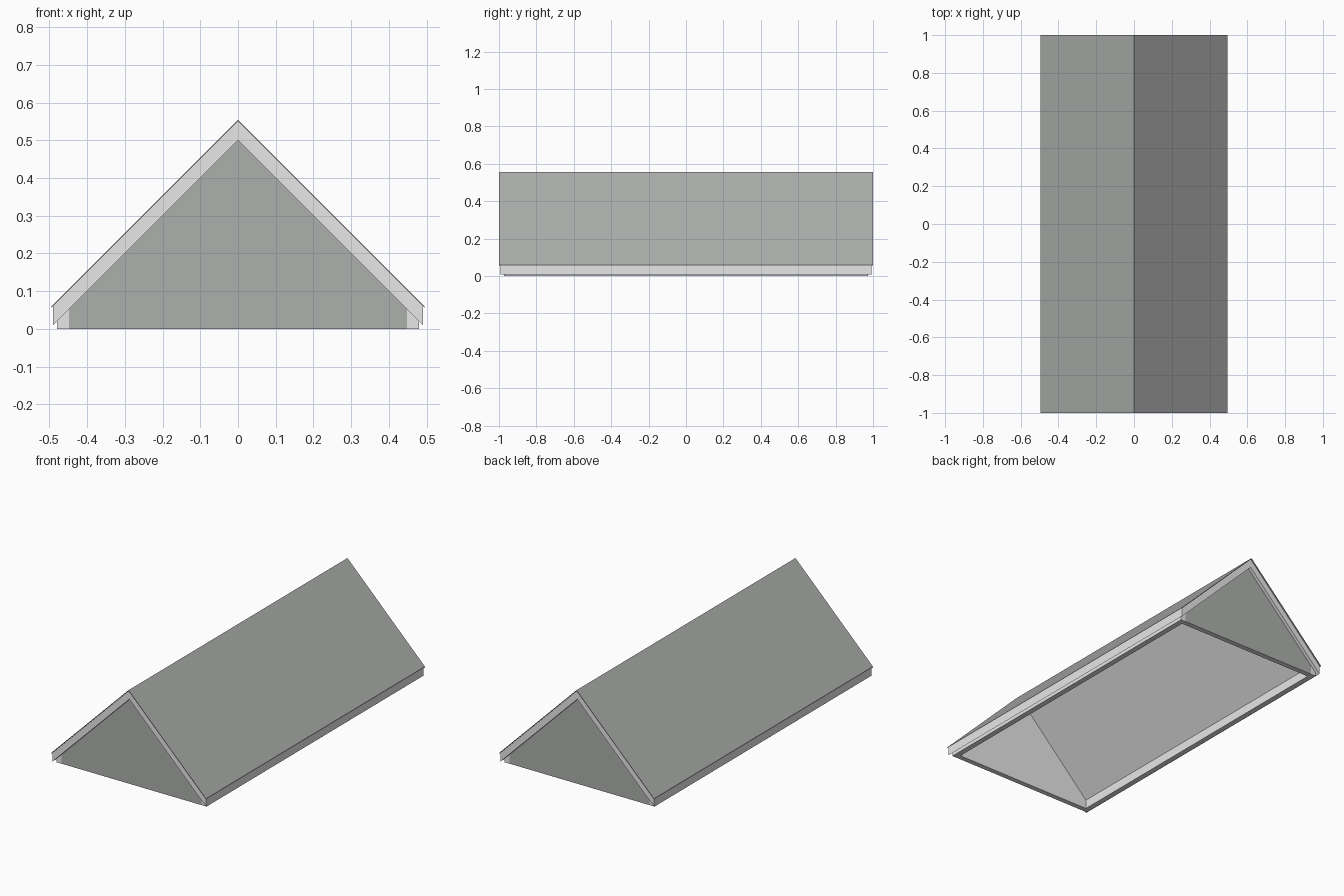
import bpy, bmesh

if "Cube" in bpy.data.objects:
    bpy.data.objects.remove(bpy.data.objects["Cube"])


def make_material(name, rgb):
    m = bpy.data.materials.new(name)
    m.diffuse_color = (*rgb, 1.0)
    m.use_nodes = True
    m.node_tree.nodes["Principled BSDF"].inputs["Base Color"].default_value = m.diffuse_color
    return m


TRIM = make_material("light grey", (0.8, 0.8, 0.8))
DARK = make_material("slate grey", (0.42, 0.435, 0.42))


def extrude_profile(name, profile, y0, y1, mats):
    """Closed solid from an x/z profile swept along y."""
    bm = bmesh.new()
    face = bm.faces.new([bm.verts.new((x, y0, z)) for x, z in profile])
    res = bmesh.ops.extrude_face_region(bm, geom=[face])
    for v in res["geom"]:
        if isinstance(v, bmesh.types.BMVert):
            v.co.y = y1
    bmesh.ops.recalc_face_normals(bm, faces=bm.faces)
    me = bpy.data.meshes.new(name)
    bm.to_mesh(me)
    bm.free()
    for m in mats:
        me.materials.append(m)
    ob = bpy.data.objects.new(name, me)
    bpy.context.collection.objects.link(ob)
    return ob


def chevron(half, apex, drop):
    """45 degree roof section with vertical thickness drop."""
    return [(-half, apex - half), (0, apex), (half, apex - half),
            (half, apex - half - drop), (0, apex - drop), (-half, apex - half - drop)]


# Roof: thick light body with a thin slate covering
extrude_profile("roof_body", chevron(0.491, 0.55, 0.05), -0.993, 0.993, [TRIM])
extrude_profile("roof_covering", chevron(0.495, 0.555, 0.005), -1, 1, [DARK])

IN, OUT, LAP = 0.448, 0.48, 0.51   # LAP sinks the wall tops into the roof
for s, side in ((-1, "left"), (1, "right")):
    # Low side wall under the eave
    wall = [(s * IN, 0), (s * OUT, 0), (s * OUT, LAP - OUT), (s * IN, LAP - IN)]
    extrude_profile(side + "_wall", wall, -0.973, 0.973, [TRIM])

for s, end in ((-1, "front"), (1, "back")):
    # Gable wall, light inside, slate on the outward face
    gable = [(-IN, 0), (IN, 0), (IN, LAP - IN), (0, LAP), (-IN, LAP - IN)]
    ob = extrude_profile(end + "_gable", gable, s * 0.943, s * 0.973, [TRIM, DARK])
    for p in ob.data.polygons:
        p.material_index = 1 if p.normal.y * s > 0.9 else 0
